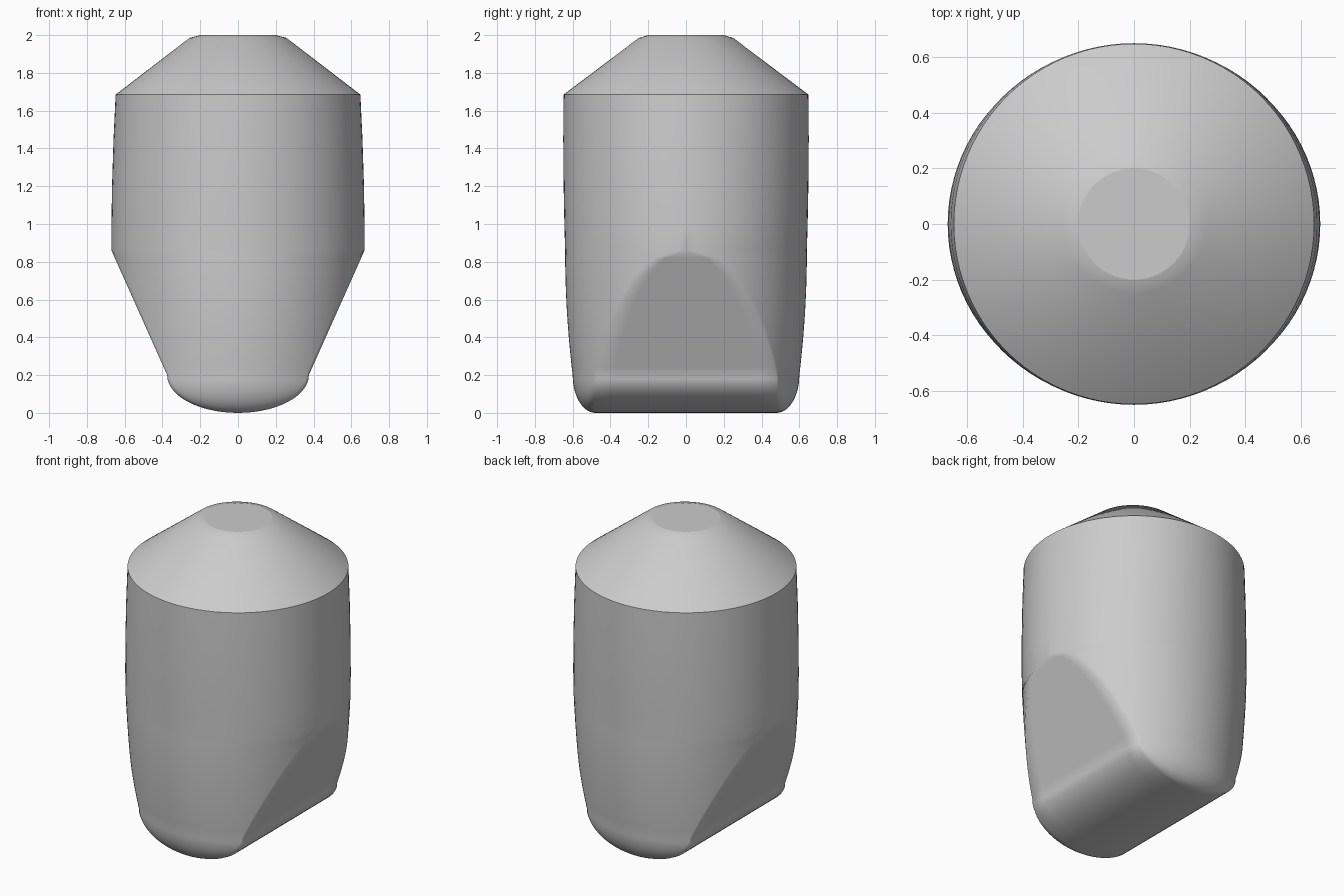
import bpy, bmesh
from math import acos, cos, sin, sqrt, pi

cube = bpy.data.objects.get("Cube")
if cube:
    bpy.data.objects.remove(cube)

ARC, FLAT = 48, 10              # divisions of each round side and each wedge face
FOOT_X, FOOT_Y, FOOT_Z = 0.375, 0.48, 0.2
SHOULDER_Z = 1.685


def ring(z, a, b, half_width):
    """Ellipse cut off flat at x = +-half_width, with vertices on the corners."""
    corner = acos(min(1, half_width / a))
    x, y = a * cos(corner), b * sin(corner)
    half = []
    for i in range(ARC):
        t = corner + (pi - 2 * corner) * i / ARC
        half.append((a * cos(t), b * sin(t), z))
    for i in range(FLAT):
        half.append((-x, y * (1 - 2 * i / FLAT), z))
    return half + [(-px, -py, pz) for px, py, pz in half]


def foot_ring(k, base):
    """Ring of the rounded foot; k runs from 0 at the keel to 1 at its top."""
    z = FOOT_Z * (1 - sqrt(1 - k * k))
    points = []
    for i, (x0, y0, _) in enumerate(base):
        x, y = x0 * k, y0
        if i % (ARC + FLAT) <= ARC:
            outer = 0.6 * sqrt(1 - (x / 0.62) ** 2)
            depth = FOOT_Z * sqrt(max(1e-9, 1 - (x / FOOT_X) ** 2))
            s = sqrt(max(0, 1 - ((FOOT_Z - z) / depth) ** 2))
            y = (FOOT_Y + (outer - FOOT_Y) * s) * (1 if y0 > 0 else -1)
        points.append((x, y, z))
    return points


def lerp(p, q, t):
    return p + (q - p) * t


# Rounded foot, then the wedge cut, then the barrel and the conical top
base = ring(FOOT_Z, 0.62, 0.6, FOOT_X)
rings = [foot_ring(sin(pi / 2 * i / 14), base) for i in range(14)] + [base]
for i in range(1, 17):
    t = i / 16
    rings.append(ring(lerp(FOOT_Z, 0.86, t), lerp(0.62, 0.67, t),
                      0.6 + 0.04 * (1 - (1 - t) ** 2), lerp(FOOT_X, 0.67, t)))
for z, a, b in ((1.0, 0.67, 0.644), (1.2, 0.667, 0.648), (1.45, 0.659, 0.65),
                (SHOULDER_Z, 0.648, 0.648), (1.985, 0.257, 0.25), (2.0, 0.2, 0.2)):
    rings.append(ring(z, a, b, a))

bm = bmesh.new()
loops = [[bm.verts.new(p) for p in r] for r in rings]
for low, high in zip(loops, loops[1:]):
    for i in range(len(low)):
        j = (i + 1) % len(low)
        bm.faces.new((low[i], low[j], high[j], high[i]))
bm.faces.new(loops[-1])
bmesh.ops.remove_doubles(bm, verts=bm.verts, dist=0.0005)
bmesh.ops.recalc_face_normals(bm, faces=bm.faces)

# Smooth all over, with a crisp shoulder and a flat cap
for f in bm.faces:
    f.smooth = True
for e in bm.edges:
    heights = [v.co.z for v in e.verts]
    if all(abs(z - SHOULDER_Z) < 0.001 for z in heights) or min(heights) > 1.999:
        e.smooth = False

mesh = bpy.data.meshes.new("body")
bm.to_mesh(mesh)
bm.free()
body = bpy.data.objects.new("body", mesh)
bpy.context.collection.objects.link(body)

grey = bpy.data.materials.new("light grey")
grey.use_nodes = True
colour = (0.6, 0.6, 0.6, 1)
grey.diffuse_color = colour
grey.node_tree.nodes["Principled BSDF"].inputs["Base Color"].default_value = colour
mesh.materials.append(grey)
